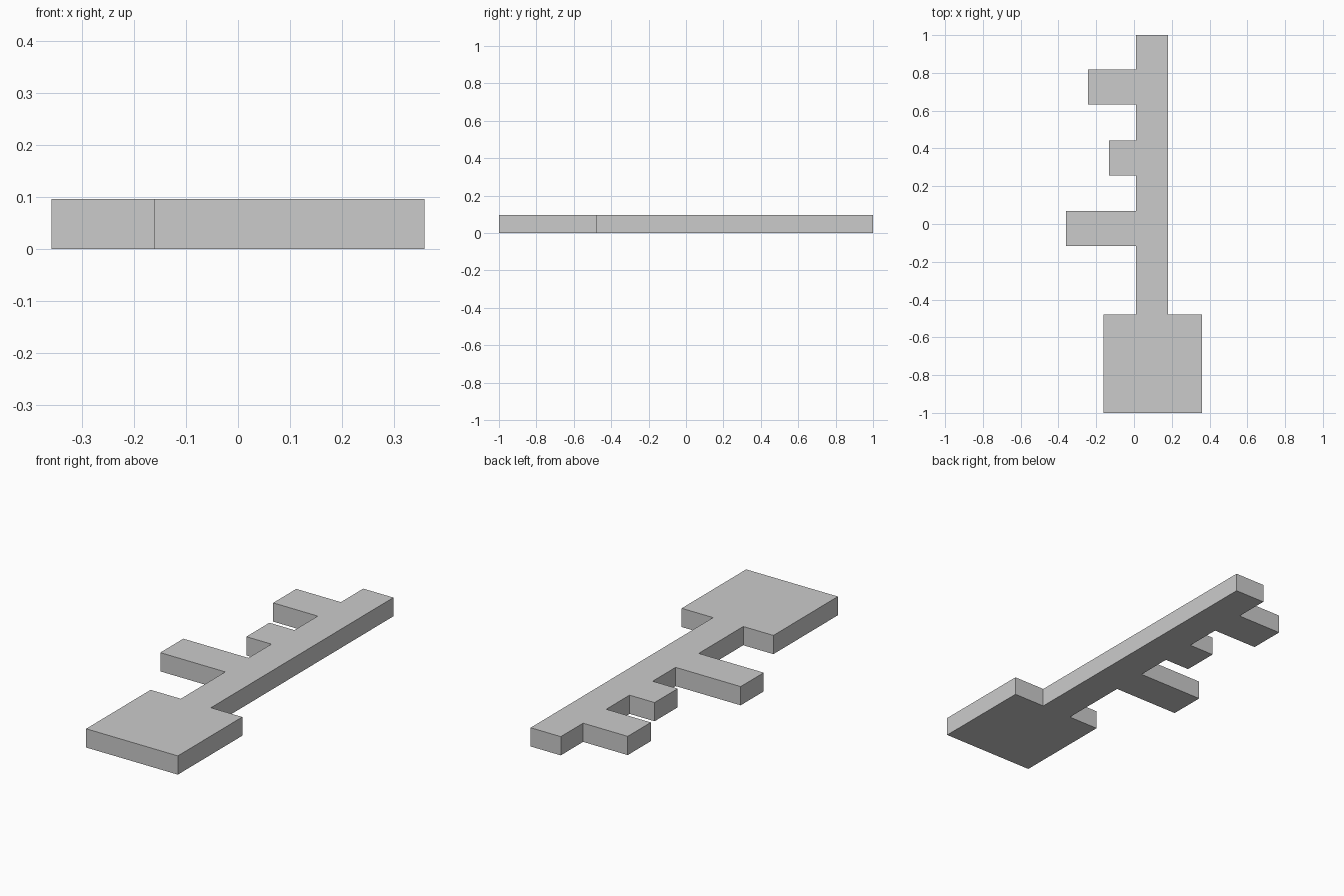
import bpy, bmesh

if "Cube" in bpy.data.objects:
    bpy.data.objects.remove(bpy.data.objects["Cube"])

HEIGHT = 0.096


def slab(name, outline):
    """Extrude a flat outline (counter-clockwise) up from z = 0."""
    bm = bmesh.new()
    face = bm.faces.new([bm.verts.new((x, y, 0)) for x, y in outline])
    top = bmesh.ops.extrude_face_region(bm, geom=[face])["geom"]
    bmesh.ops.translate(bm, vec=(0, 0, HEIGHT),
                        verts=[v for v in top if isinstance(v, bmesh.types.BMVert)])
    bmesh.ops.recalc_face_normals(bm, faces=bm.faces)
    mesh = bpy.data.meshes.new(name)
    bm.to_mesh(mesh)
    bm.free()
    obj = bpy.data.objects.new(name, mesh)
    bpy.context.collection.objects.link(obj)
    return obj


# Square handle
HANDLE_TOP = -0.478
slab("handle", [(-0.161, -1), (0.359, -1), (0.359, HANDLE_TOP), (-0.161, HANDLE_TOP)])

# Shaft with three teeth: (tip x, top y), walked from the far end down
LEFT, RIGHT, TOOTH = 0.01, 0.181, 0.187
outline = [(RIGHT, HANDLE_TOP), (RIGHT, 1), (LEFT, 1)]
for tip, top in [(-0.243, 0.819), (-0.132, 0.443), (-0.359, 0.07)]:
    outline += [(LEFT, top), (tip, top), (tip, top - TOOTH), (LEFT, top - TOOTH)]
outline.append((LEFT, HANDLE_TOP))
slab("toothed_shaft", outline)
